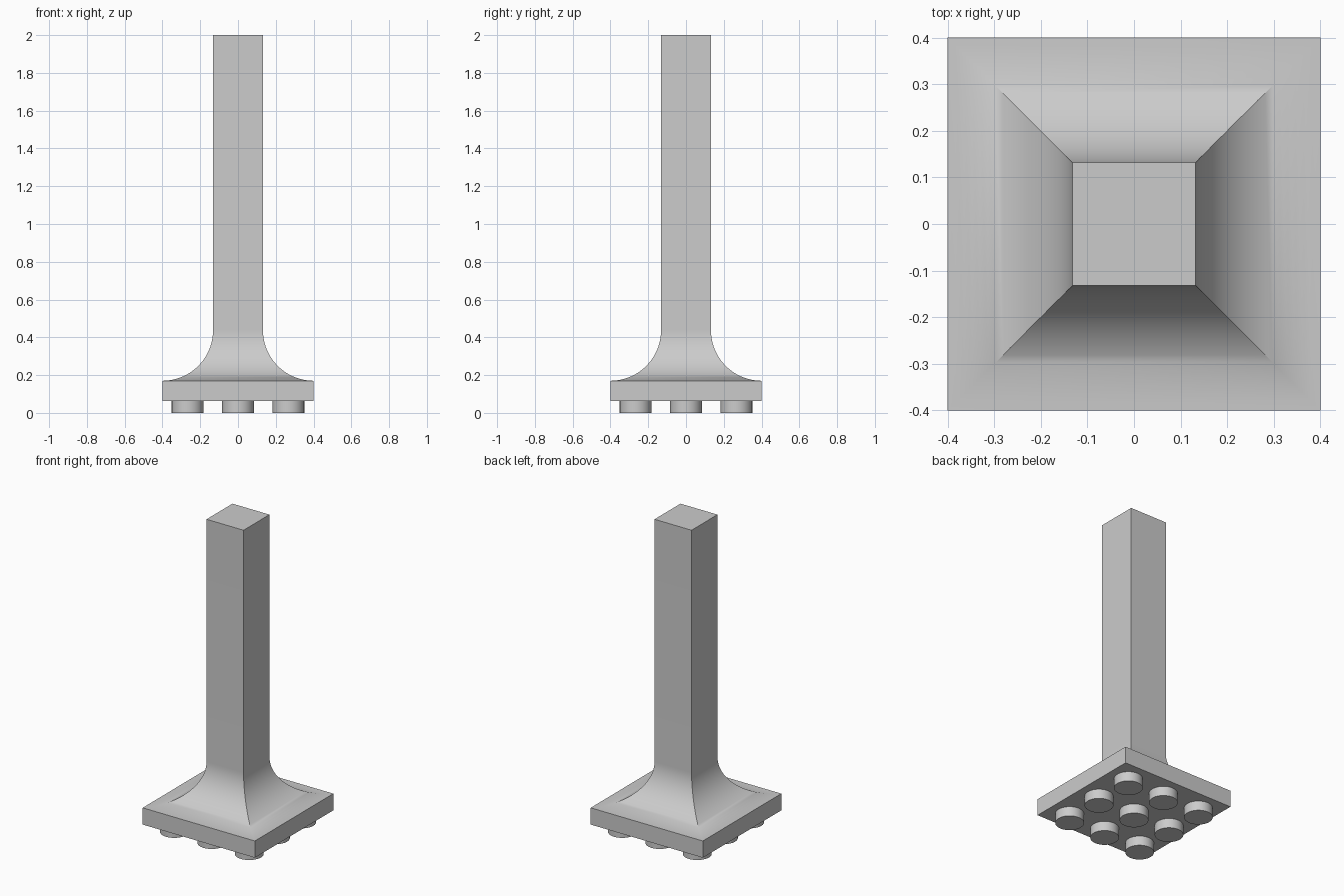
import bpy
import bmesh
import math

cube = bpy.data.objects.get("Cube")
if cube:
    bpy.data.objects.remove(cube, do_unlink=True)

GREY = (0.6, 0.6, 0.6, 1)
mat = bpy.data.materials.new("plain grey")
mat.use_nodes = True
mat.diffuse_color = GREY
mat.node_tree.nodes["Principled BSDF"].inputs["Base Color"].default_value = GREY

HALF, COL = 0.4, 0.132          # half widths of base and column
BASE_Z, PLATE_Z = 0.062, 0.17   # underside and top of base plate
STUD_R, PITCH = 0.084, 0.267


def finish(name, bm):
    bmesh.ops.recalc_face_normals(bm, faces=bm.faces)
    mesh = bpy.data.meshes.new(name)
    bm.to_mesh(mesh)
    bm.free()
    mesh.materials.append(mat)
    obj = bpy.data.objects.new(name, mesh)
    bpy.context.collection.objects.link(obj)
    bpy.ops.object.select_all(action="DESELECT")
    obj.select_set(True)
    bpy.context.view_layer.objects.active = obj
    bpy.ops.object.shade_smooth_by_angle(angle=math.radians(30))
    return obj


# Square column flaring in a quarter round down to the base plate
radius = HALF - COL
STEPS = 24
profile = [(HALF, BASE_Z)]
for i in range(STEPS + 1):
    a = math.pi / 2 * i / STEPS
    profile.append((HALF - radius * math.sin(a),
                    PLATE_Z + radius * (1 - math.cos(a))))
profile.append((COL, 2.0))

bm = bmesh.new()
rings = [[bm.verts.new((sx * w, sy * w, z))
          for sx, sy in ((-1, -1), (1, -1), (1, 1), (-1, 1))]
         for w, z in profile]
for low, high in zip(rings, rings[1:]):
    for k in range(4):
        n = (k + 1) % 4
        bm.faces.new((low[k], low[n], high[n], high[k]))
bm.faces.new(rings[0])
bm.faces.new(rings[-1])
finish("flared_column", bm)

# Three by three grid of round studs under the base
for row in (-1, 0, 1):
    for col in (-1, 0, 1):
        bm = bmesh.new()
        bmesh.ops.create_cone(bm, cap_ends=True, segments=48, radius1=STUD_R,
                              radius2=STUD_R, depth=BASE_Z + 0.005)
        bmesh.ops.translate(bm, verts=bm.verts,
                            vec=(col * PITCH, row * PITCH, (BASE_Z + 0.005) / 2))
        finish(f"base_stud_{row + 2}_{col + 2}", bm)
